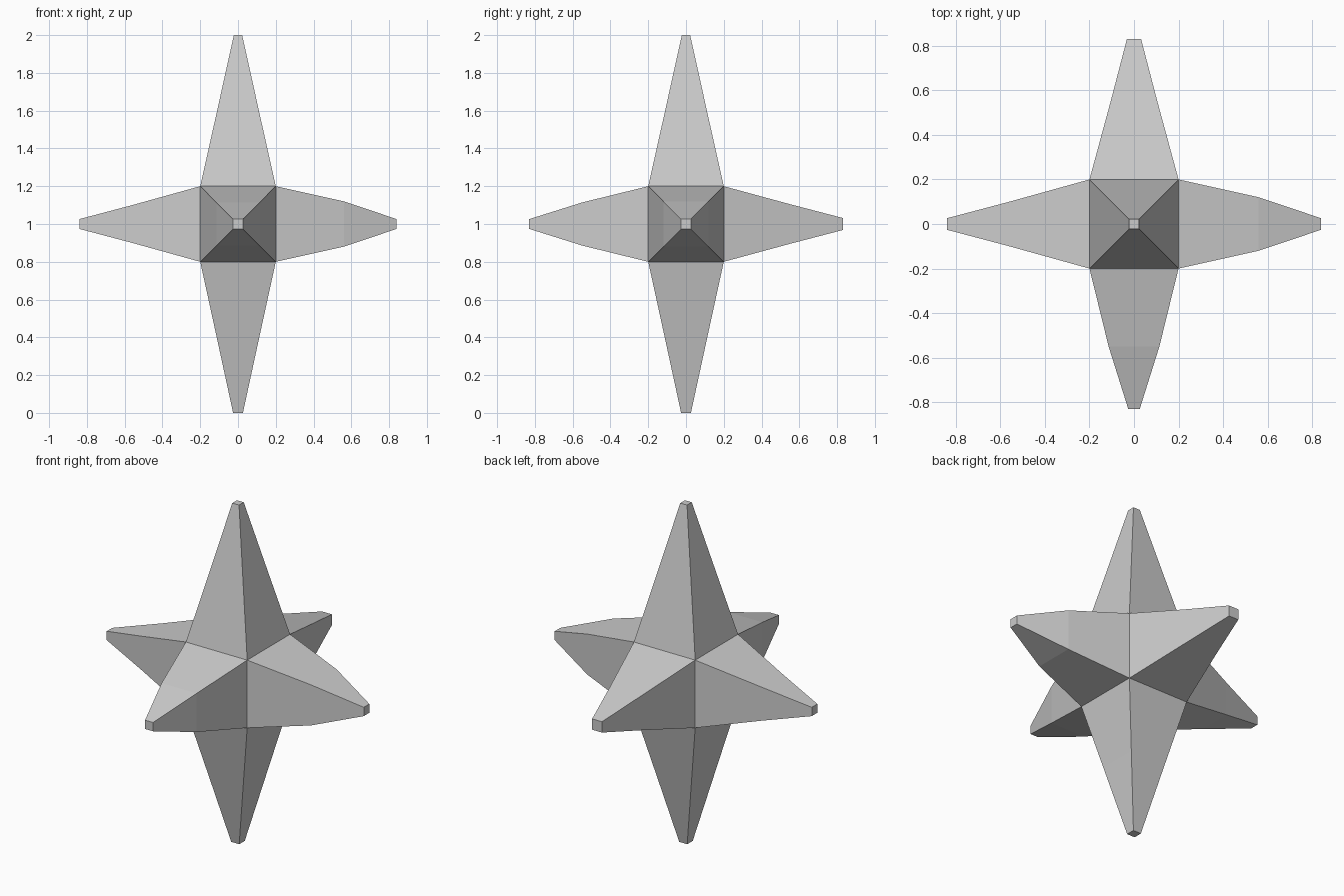
import bpy, bmesh
from mathutils import Vector

cube = bpy.data.objects.get("Cube")
if cube:
    bpy.data.objects.remove(cube, do_unlink=True)

grey = bpy.data.materials.new("plain grey")
grey.use_nodes = True
colour = (0.6, 0.6, 0.6, 1)
grey.diffuse_color = colour
grey.node_tree.nodes["Principled BSDF"].inputs["Base Color"].default_value = colour

CORE = 0.2
# direction: (middle distance, middle half width, tip distance, tip half width)
ARMS = {
    (1, 0, 0): (0.56, 0.12, 0.84, 0.026),
    (-1, 0, 0): (0.56, 0.1, 0.84, 0.026),
    (0, 1, 0): (0.55, 0.105, 0.83, 0.032),
    (0, -1, 0): (0.55, 0.114, 0.83, 0.026),
    (0, 0, 1): (0.58, 0.115, 1.0, 0.022),
    (0, 0, -1): (0.58, 0.117, 1.0, 0.026),
}


def extrude_to(bm, face, axis, distance, half):
    """Extrude a square face along its axis and taper it."""
    new = bmesh.ops.extrude_discrete_faces(bm, faces=[face])["faces"][0]
    for v in new.verts:
        side = v.co - axis * v.co.dot(axis)
        v.co = axis * distance + side * (half / max(abs(c) for c in side))
    return new


# Central cube with a tapered, blunt arm on each face
bm = bmesh.new()
bmesh.ops.create_cube(bm, size=2 * CORE)
bm.normal_update()
for face in list(bm.faces):
    axis = Vector([round(c) for c in face.normal])
    mid, mid_half, tip, tip_half = ARMS[tuple(int(c) for c in axis)]
    face = extrude_to(bm, face, axis, mid, mid_half)
    extrude_to(bm, face, axis, tip, tip_half)
bmesh.ops.translate(bm, verts=bm.verts, vec=(0, 0, 1))
bmesh.ops.recalc_face_normals(bm, faces=bm.faces)

mesh = bpy.data.meshes.new("six_point_star")
bm.to_mesh(mesh)
bm.free()
mesh.materials.append(grey)
star = bpy.data.objects.new("six_point_star", mesh)
bpy.context.collection.objects.link(star)
